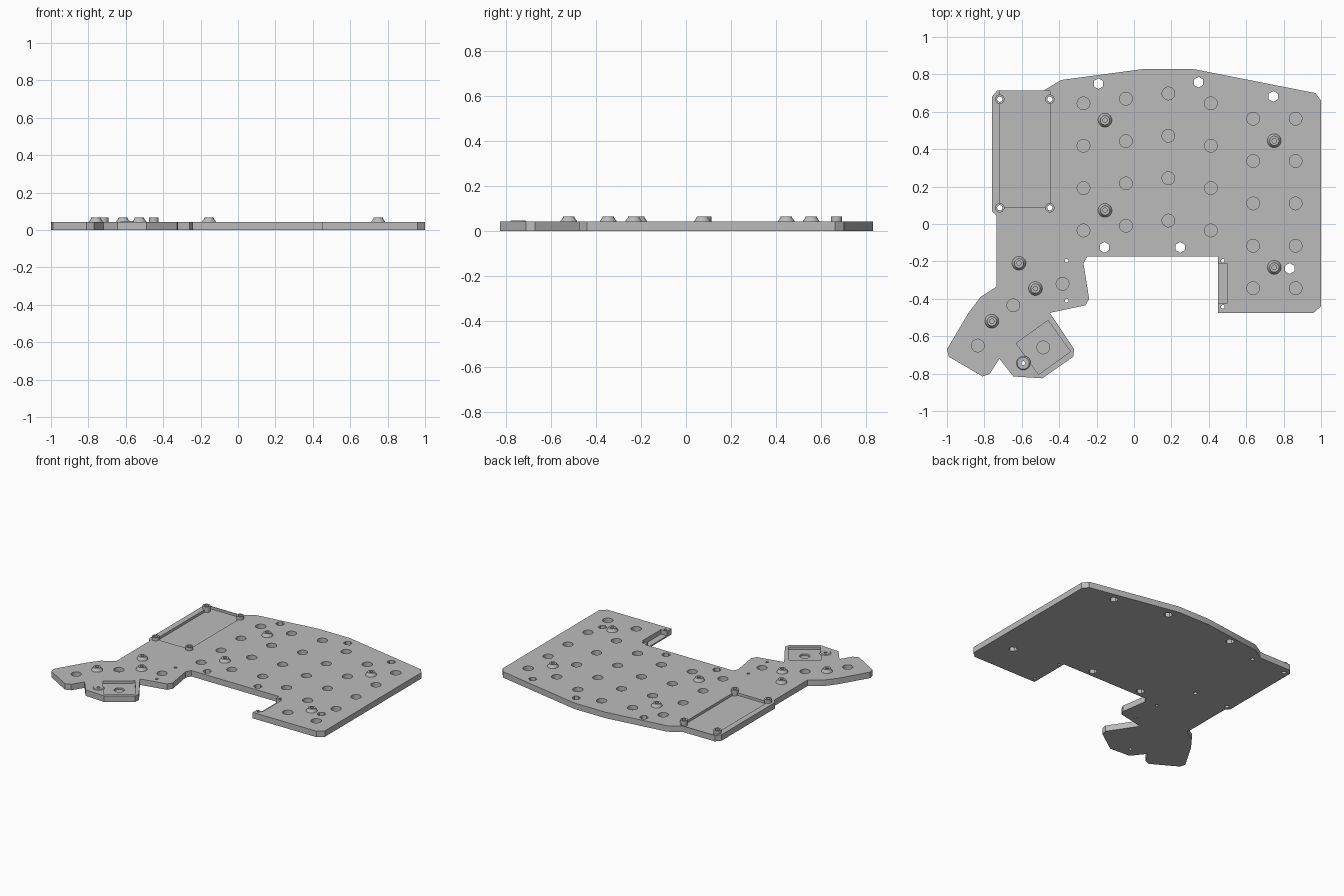
import bpy, bmesh
from math import radians, pi, sin, cos
from mathutils import Matrix

cube = bpy.data.objects.get("Cube")
if cube:
    bpy.data.objects.remove(cube)

THICK = 0.043
BOSS_TOP = 0.066

grey = bpy.data.materials.new("plain grey")
grey.use_nodes = True
shade = (0.5, 0.5, 0.5, 1)
grey.diffuse_color = shade
grey.node_tree.nodes["Principled BSDF"].inputs["Base Color"].default_value = shade


def add_object(name, bm):
    bmesh.ops.recalc_face_normals(bm, faces=bm.faces)
    mesh = bpy.data.meshes.new(name)
    bm.to_mesh(mesh)
    bm.free()
    mesh.materials.append(grey)
    obj = bpy.data.objects.new(name, mesh)
    bpy.context.collection.objects.link(obj)
    return obj


def extrude_outline(bm, points, bottom, top):
    face = bm.faces.new([bm.verts.new((x, y, bottom)) for x, y in points])
    moved = bmesh.ops.extrude_face_region(bm, geom=[face])["geom"]
    verts = [v for v in moved if isinstance(v, bmesh.types.BMVert)]
    bmesh.ops.translate(bm, verts=verts, vec=(0, 0, top - bottom))


def prism(bm, centre, radius, sides, bottom, top=0.1):
    steps = [2 * pi * (i + 0.5) / sides for i in range(sides)]
    x, y = centre
    extrude_outline(bm, [(x + radius * cos(a), y + radius * sin(a)) for a in steps], bottom, top)


def box(bm, centre, size, bottom, turn=0, top=0.1):
    place = (Matrix.Translation((*centre, (bottom + top) / 2))
             @ Matrix.Rotation(radians(turn), 4, "Z")
             @ Matrix.Diagonal((*size, top - bottom, 1)))
    bmesh.ops.create_cube(bm, size=1, matrix=place)


def cut(target, name, bm):
    cutter = add_object(name, bm)
    cutter.hide_render = True
    mod = target.modifiers.new(name, "BOOLEAN")
    mod.operation = "DIFFERENCE"
    mod.solver = "EXACT"
    mod.object = cutter
    bpy.context.view_layer.objects.active = target
    bpy.ops.object.modifier_apply(modifier=mod.name)
    bpy.data.objects.remove(cutter)


def lathe(name, centre, profile, sides=32):
    # Closed ring section turned about a vertical axis
    bm = bmesh.new()
    rings = []
    for r, z in profile:
        rings.append([bm.verts.new((centre[0] + r * cos(2 * pi * i / sides),
                                    centre[1] + r * sin(2 * pi * i / sides), z))
                      for i in range(sides)])
    for k, ring in enumerate(rings):
        after = rings[(k + 1) % len(rings)]
        for i in range(sides):
            j = (i + 1) % sides
            bm.faces.new((ring[i], ring[j], after[j], after[i]))
    return add_object(name, bm)


# Case plate outline, clockwise from the back right corner
outline = [(-.76, .68), (-.73, .715), (-.48, .715), (-.39, .77), (.06, .83), (.31, .83),
           (.97, .7), (1, .66), (1, -.44), (.96, -.475), (.45, -.475), (.45, -.175),
           (-.25, -.175), (-.27, -.21), (-.24, -.4), (-.26, -.435), (-.45, -.475),
           (-.32, -.67), (-.325, -.71), (-.49, -.825), (-.645, -.815), (-.72, -.72),
           (-.77, -.8), (-.81, -.815), (-.99, -.71), (-1, -.67), (-.885, -.475),
           (-.82, -.39), (-.735, -.335), (-.735, .045), (-.76, .07)]
bm = bmesh.new()
extrude_outline(bm, outline, 0, THICK)
plate = add_object("case_plate", bm)

# Shallow trays and the edge slot
bm = bmesh.new()
box(bm, (-.584, .4), (.268, .62), 0.025)
box(bm, (-.485, -.66), (.21, .205), 0.025, 35.7)
box(bm, (.47, -.318), (.054, .215), 0.01)
cut(plate, "tray_cutter", bm)

# Round switch pockets
pitch = 0.2265
columns = [(-.27, .645, 4), (-.043, .67, 4), (.184, .698, 4),
           (.411, .645, 4), (.637, .563, 5), (.864, .563, 5)]
pockets = [(x, top - pitch * i) for x, top, count in columns for i in range(count)]
pockets += [(-.382, -.32), (-.645, -.435), (-.835, -.65), (-.485, -.66)]
bm = bmesh.new()
for spot in pockets:
    prism(bm, spot, 0.034, 32, 0.012)

# Through holes: hexagons, small pins and standoff screws
for spot in [(-.19, .75), (.345, .758), (.745, .682), (.832, -.238), (.247, -.125), (-.158, -.125)]:
    prism(bm, spot, 0.029, 6, -0.1)
for spot in [(-.36, -.197), (-.36, -.41), (.475, -.197), (.475, -.443)]:
    prism(bm, spot, 0.01, 16, -0.1)
standoffs = [(x, y) for x in (-.718, -.45) for y in (.087, .667)]
for spot in standoffs:
    prism(bm, spot, 0.014, 24, -0.1)
low_boss = (-.592, -.744)
prism(bm, low_boss, 0.011, 16, -0.1)
cut(plate, "hole_cutter", bm)

# Tray standoffs
for n, spot in enumerate(standoffs):
    lathe(f"tray_standoff_{n + 1}", spot,
          [(.014, .02), (.025, .02), (.025, BOSS_TOP), (.014, BOSS_TOP)])

# Tapered screw bosses
bosses = [(-.155, .555), (-.155, .073), (.75, .445), (.75, -.232),
          (-.615, -.21), (-.527, -.345), (-.76, -.52)]
for n, spot in enumerate(bosses):
    lathe(f"screw_boss_{n + 1}", spot,
          [(.012, .04), (.038, .04), (.036, .046), (.026, .06), (.025, BOSS_TOP), (.012, BOSS_TOP)])
lathe("low_screw_boss", low_boss, [(.011, .04), (.04, .04), (.032, .047), (.011, .047)])

# Smooth the round walls, keep hard edges
for obj in bpy.context.collection.objects:
    if obj.type == "MESH":
        bpy.ops.object.select_all(action="DESELECT")
        obj.select_set(True)
        bpy.context.view_layer.objects.active = obj
        bpy.ops.object.shade_smooth_by_angle(angle=radians(25))
